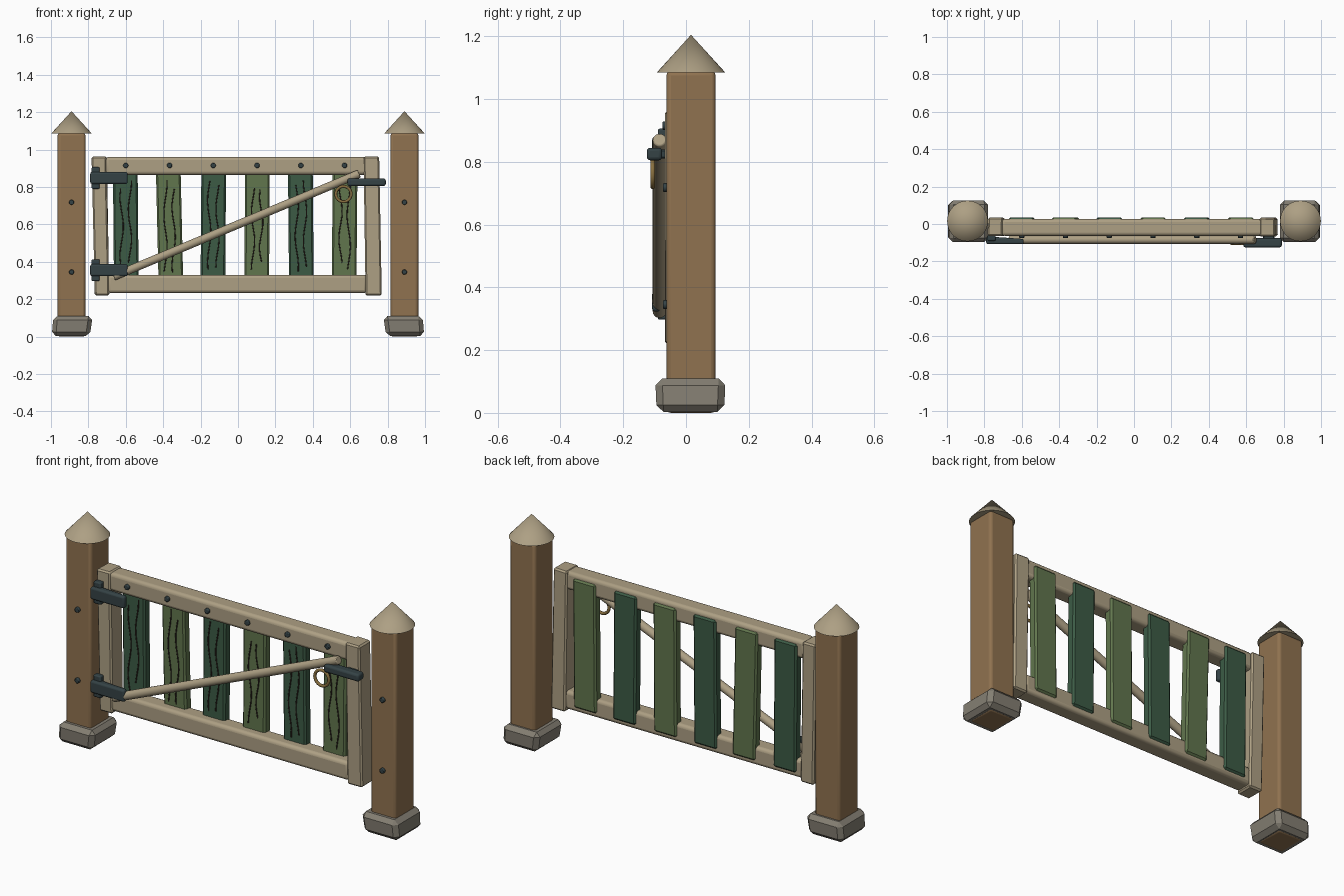
import bpy, math, random
from mathutils import Vector

if "Cube" in bpy.data.objects:
    bpy.data.objects.remove(bpy.data.objects["Cube"])

random.seed(4)


def material(name, rgb):
    m = bpy.data.materials.new(name)
    m.diffuse_color = (*rgb, 1)
    m.use_nodes = True
    m.node_tree.nodes["Principled BSDF"].inputs["Base Color"].default_value = m.diffuse_color
    return m


BROWN = material("brown_wood", (0.28, 0.17, 0.08))
TAN = material("pale_wood", (0.42, 0.35, 0.23))
DARK = material("dark_green", (0.045, 0.105, 0.06))
LIGHT = material("light_green", (0.12, 0.18, 0.075))
IRON = material("iron", (0.035, 0.055, 0.06))
STONE = material("stone", (0.23, 0.21, 0.17))
BRASS = material("brass", (0.25, 0.16, 0.05))
CRACK = material("crack", (0.03, 0.02, 0.015))


def smooth(ob, angle=35):
    bpy.ops.object.select_all(action='DESELECT')
    ob.select_set(True)
    bpy.context.view_layer.objects.active = ob
    bpy.ops.object.shade_smooth_by_angle(angle=math.radians(angle))


def box(name, x, y, z, mat, bevel=0.01, segs=1, lean=0.0, jitter=0.0):
    """Bevelled box from (min, max) ranges; lean shifts the top in x."""
    vs = [(x[i] + lean * k, y[j], z[k]) for k in (0, 1) for j in (0, 1) for i in (0, 1)]
    vs = [(a + random.uniform(-jitter, jitter), b + random.uniform(-jitter, jitter), c) for a, b, c in vs]
    fs = [(0, 2, 3, 1), (4, 5, 7, 6), (0, 1, 5, 4), (2, 6, 7, 3), (0, 4, 6, 2), (1, 3, 7, 5)]
    me = bpy.data.meshes.new(name)
    me.from_pydata(vs, [], fs)
    me.materials.append(mat)
    ob = bpy.data.objects.new(name, me)
    bpy.context.collection.objects.link(ob)
    b = ob.modifiers.new("bevel", 'BEVEL')
    b.width, b.segments = bevel, segs
    if segs > 1:
        smooth(ob)
    return ob


def rod(name, p, q, r, mat, verts=20, bevel=0.004):
    p, q = Vector(p), Vector(q)
    bpy.ops.mesh.primitive_cylinder_add(vertices=verts, radius=r, depth=(q - p).length, location=(p + q) / 2)
    ob = bpy.context.object
    ob.name = name
    ob.rotation_euler = (q - p).to_track_quat('Z', 'Y').to_euler()
    ob.data.materials.append(mat)
    b = ob.modifiers.new("bevel", 'BEVEL')
    b.width, b.segments = bevel, 2
    b.limit_method = 'ANGLE'
    smooth(ob)
    return ob


def bolt(name, x, y, z):
    rod(name, (x, y + 0.01, z), (x, y - 0.012, z), 0.014, IRON, 12, 0.004)


# Posts with stone feet, pointed caps and bolts
for side, s in (("left", -1), ("right", 1)):
    cx = s * 0.89
    box(side + "_post", (cx - 0.074, cx + 0.074), (-0.062, 0.094), (0, 1.09), BROWN, 0.014, 3)
    foot = box(side + "_foot", (cx - 0.105, cx + 0.105), (-0.098, 0.126), (0.003, 0.11), STONE, 0.022)
    for v in foot.data.vertices:
        top = v.co.z > 0.05
        v.co.x -= s * (0.008 if top else -0.004)
        if not top:
            v.co.x = cx + (v.co.x - cx) * 0.97
            v.co.y = 0.014 + (v.co.y - 0.014) * 0.96
    bpy.ops.mesh.primitive_cone_add(vertices=32, radius1=0.109, radius2=0, depth=0.12,
                                    location=(cx, 0.016, 1.145))
    cap = bpy.context.object
    cap.name = side + "_post_cap"
    cap.data.materials.append(TAN)
    smooth(cap)
    for z in (0.718, 0.345):
        bolt(side + "_post_bolt", cx, -0.062, z)

# Gate frame
box("left_stile", (-0.767, -0.687), (-0.064, 0.033), (0.219, 0.962), TAN, 0.008, 1, -0.015, 0.002)
box("right_stile", (0.684, 0.767), (-0.066, 0.033), (0.219, 0.962), TAN, 0.008, 1, -0.012, 0.002)
box("top_rail", (-0.71, 0.69), (-0.063, 0.027), (0.865, 0.96), TAN, 0.017, 3)
box("bottom_rail", (-0.70, 0.69), (-0.063, 0.027), (0.233, 0.33), TAN, 0.017, 3)

# Slats with alternating greens, wavy cracks and a rail bolt each
leans = (-0.006, -0.016, 0.005, 0.004, -0.006, 0.006)
for i in range(6):
    cx = -0.6 + i * 0.234
    box("slat", (cx - 0.066 - leans[i] / 2, cx + 0.066 - leans[i] / 2), (-0.015, 0.036), (0.258, 0.936),
        LIGHT if i % 2 else DARK, 0.009, 1, leans[i])
    bolt("rail_bolt", cx, -0.063, 0.915)
    for dx in (-0.022, 0.022):
        cu = bpy.data.curves.new("crack", 'CURVE')
        cu.dimensions = '3D'
        cu.bevel_depth, cu.bevel_resolution = 0.0035, 1
        cu.use_fill_caps = True
        sp = cu.splines.new('POLY')
        sp.points.add(12)
        phase = random.uniform(0, 6)
        z0, z1 = random.uniform(0.34, 0.40), random.uniform(0.78, 0.84)
        for k, pt in enumerate(sp.points):
            t = k / 12
            pt.co = (cx + dx + 0.009 * math.sin(phase + t * 9), -0.015, z0 + (z1 - z0) * t, 1)
        cu.materials.append(CRACK)
        bpy.context.collection.objects.link(bpy.data.objects.new("slat_crack", cu))

# Diagonal brace
rod("diagonal_brace", (-0.665, -0.084, 0.321), (0.648, -0.084, 0.871), 0.022, TAN, 20, 0.005)

# Hinges
for z in (0.848, 0.355):
    box("hinge_plate", (-0.783, -0.74), (-0.09, -0.058), (z - 0.058, z + 0.058), IRON, 0.006, 2)
    strap = box("hinge_strap", (-0.79, -0.59), (-0.108, -0.066), (z - 0.032, z + 0.032), IRON, 0.01, 3)
    for v in strap.data.vertices:
        if v.co.x > -0.7 and v.co.y > -0.09:
            v.co.y = -0.08

# Latch bar and pull ring
box("latch_bar", (0.585, 0.79), (-0.125, -0.076), (0.805, 0.845), IRON, 0.011, 3)
box("latch_mount", (0.69, 0.75), (-0.085, -0.055), (0.811, 0.839), IRON, 0.004)
bpy.ops.mesh.primitive_torus_add(major_segments=32, minor_segments=10, major_radius=0.041,
                                 minor_radius=0.008, location=(0.564, -0.106, 0.762),
                                 rotation=(math.pi / 2, 0, 0))
ring = bpy.context.object
ring.name = "pull_ring"
ring.data.materials.append(BRASS)
smooth(ring, 60)
